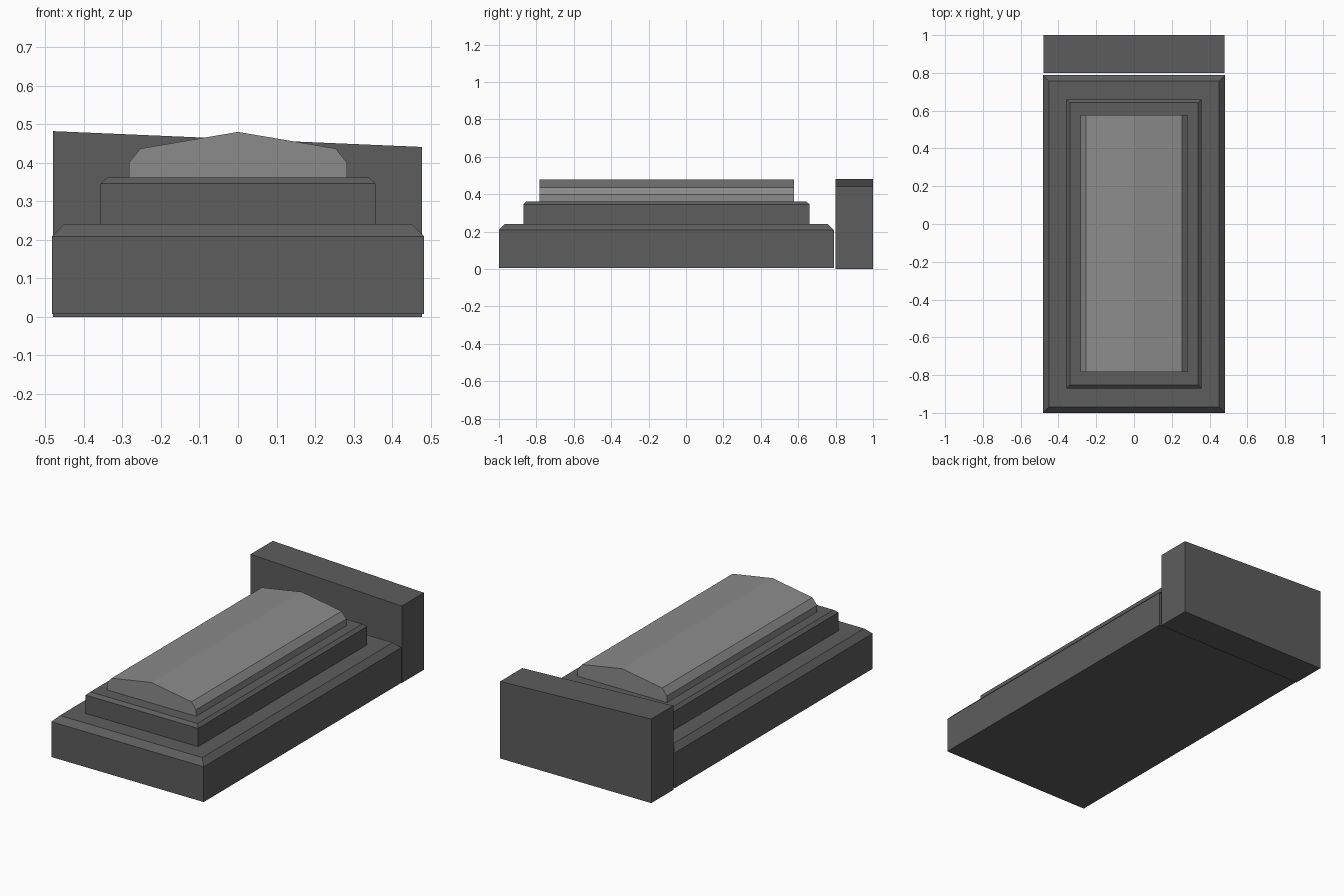
import bpy, bmesh

if "Cube" in bpy.data.objects:
    bpy.data.objects.remove(bpy.data.objects["Cube"])


def grey(name, value):
    mat = bpy.data.materials.new(name)
    mat.diffuse_color = (value, value, value, 1)
    mat.use_nodes = True
    mat.node_tree.nodes["Principled BSDF"].inputs["Base Color"].default_value = mat.diffuse_color
    return mat


dark_stone = grey("dark_stone", 0.11)
light_stone = grey("light_stone", 0.26)


def add_object(name, bm, mat):
    bmesh.ops.recalc_face_normals(bm, faces=bm.faces)
    mesh = bpy.data.meshes.new(name)
    bm.to_mesh(mesh)
    bm.free()
    mesh.materials.append(mat)
    obj = bpy.data.objects.new(name, mesh)
    bpy.context.collection.objects.link(obj)
    return obj


def slab(name, half_x, y0, y1, z0, z_edge, z_top, inset):
    """Rectangular slab whose top edge slopes in all round."""
    bm = bmesh.new()
    rings = []
    for z, d in ((z0, 0), (z_edge, 0), (z_top, inset)):
        x, a, b = half_x - d, y0 + d, y1 - d
        rings.append([bm.verts.new((px, py, z))
                      for px, py in ((-x, a), (x, a), (x, b), (-x, b))])
    for low, high in zip(rings, rings[1:]):
        for i in range(4):
            j = (i + 1) % 4
            bm.faces.new((low[i], low[j], high[j], high[i]))
    bm.faces.new(rings[0])
    bm.faces.new(rings[-1])
    return add_object(name, bm, dark_stone)


def extruded(name, profile, y0, y1, mat):
    """Closed x-z profile extruded along y."""
    bm = bmesh.new()
    face = bm.faces.new([bm.verts.new((x, y0, z)) for x, z in profile])
    new = bmesh.ops.extrude_face_region(bm, geom=[face], use_keep_orig=True)
    moved = [v for v in new["geom"] if isinstance(v, bmesh.types.BMVert)]
    bmesh.ops.translate(bm, verts=moved, vec=(0, y1 - y0, 0))
    return add_object(name, bm, mat)


# Stepped plinth: wide lower slab and narrower upper slab
slab("base_slab", 0.483, -1.0, 0.79, 0.007, 0.209, 0.241, 0.032)
slab("upper_slab", 0.357, -0.87, 0.66, 0.241, 0.346, 0.362, 0.018)

# Ridged lid with bevelled sides, mirrored from half a profile
half = [(0.283, 0.362), (0.283, 0.40), (0.253, 0.437)]
lid_profile = half + [(0, 0.48)] + [(-x, z) for x, z in reversed(half)]
extruded("ridged_lid", lid_profile, -0.783, 0.577, light_stone)

# Upright end block with a slanted top
extruded("headstone", [(-0.48, 0), (0.478, 0), (0.478, 0.441), (-0.48, 0.482)],
         0.80, 1.0, dark_stone)
